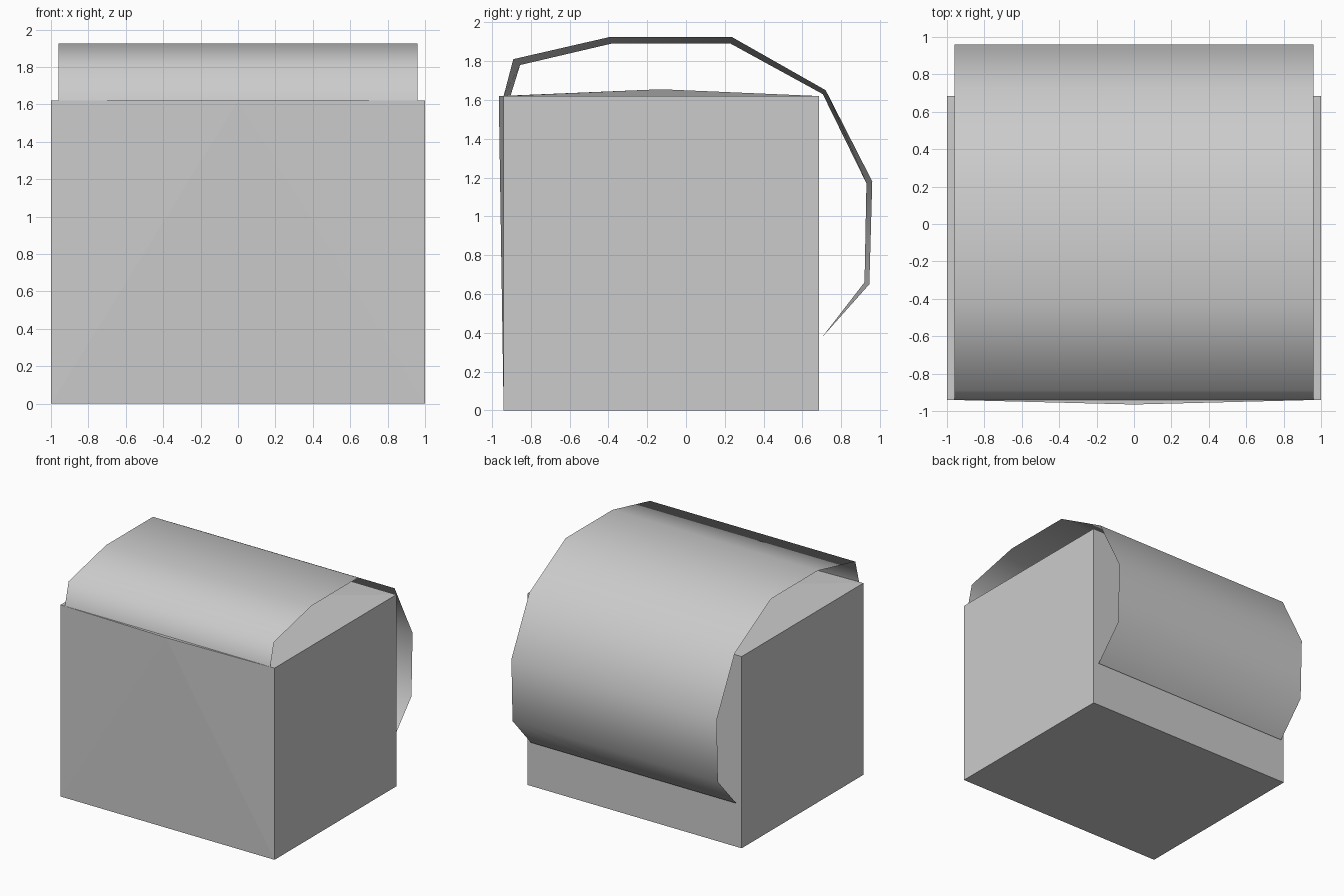
import bpy

if "Cube" in bpy.data.objects:
    bpy.data.objects.remove(bpy.data.objects["Cube"])

# shell cross-section (y, z): outer skin and the slightly sagging lining at mid-width
OUTER = [(-0.94, 1.62), (-0.89, 1.81), (-0.39, 1.925), (0.235, 1.925),
         (0.72, 1.65), (0.96, 1.18), (0.945, 0.65), (0.70, 0.375)]
INNER = [(-0.905, 1.62), (-0.855, 1.78), (-0.385, 1.89), (0.23, 1.89),
         (0.705, 1.63), (0.93, 1.17), (0.92, 0.66), (0.70, 0.375)]


def make_mesh(name, verts, faces, smooth=False):
    mesh = bpy.data.meshes.new(name)
    mesh.from_pydata(verts, [], faces)
    mesh.polygons.foreach_set("use_smooth", [smooth] * len(faces))
    mesh.update()
    obj = bpy.data.objects.new(name, mesh)
    bpy.context.collection.objects.link(obj)
    return obj


def loft(name, sections, flip=False):
    """Skin between (x, profile) sections with smooth shading."""
    n = len(sections[0][1])
    verts = [(x, y, z) for x, prof in sections for y, z in prof]
    faces = []
    for s in range(len(sections) - 1):
        for i in range(n - 1):
            a = s * n + i
            f = (a, a + n, a + n + 1, a + 1)
            faces.append(f[::-1] if flip else f)
    return make_mesh(name, verts, faces, smooth=True)


# box body: front top edge bows out and the top is slightly crowned
F, B, H = -0.94, 0.685, 1.62
body_verts = [(-1, F, 0), (1, F, 0), (1, B, 0), (-1, B, 0),
              (-1, F, H), (1, F, H), (1, B, H), (-1, B, H),
              (0, -0.965, H), (0, -0.13, 1.655)]
body_faces = [(3, 2, 1, 0), (1, 2, 6, 5), (2, 3, 7, 6), (3, 0, 4, 7),
              (0, 1, 8), (0, 8, 4), (1, 5, 8),
              (4, 8, 9), (8, 5, 9), (5, 6, 9), (6, 7, 9), (7, 4, 9)]
make_mesh("box_body", body_verts, body_faces)

# curved cover arching over the top and down the back
loft("cover_outer_skin", [(-0.96, OUTER), (0.96, OUTER)])
loft("cover_lining", [(-0.96, OUTER), (0, INNER), (0.96, OUTER)], flip=True)
